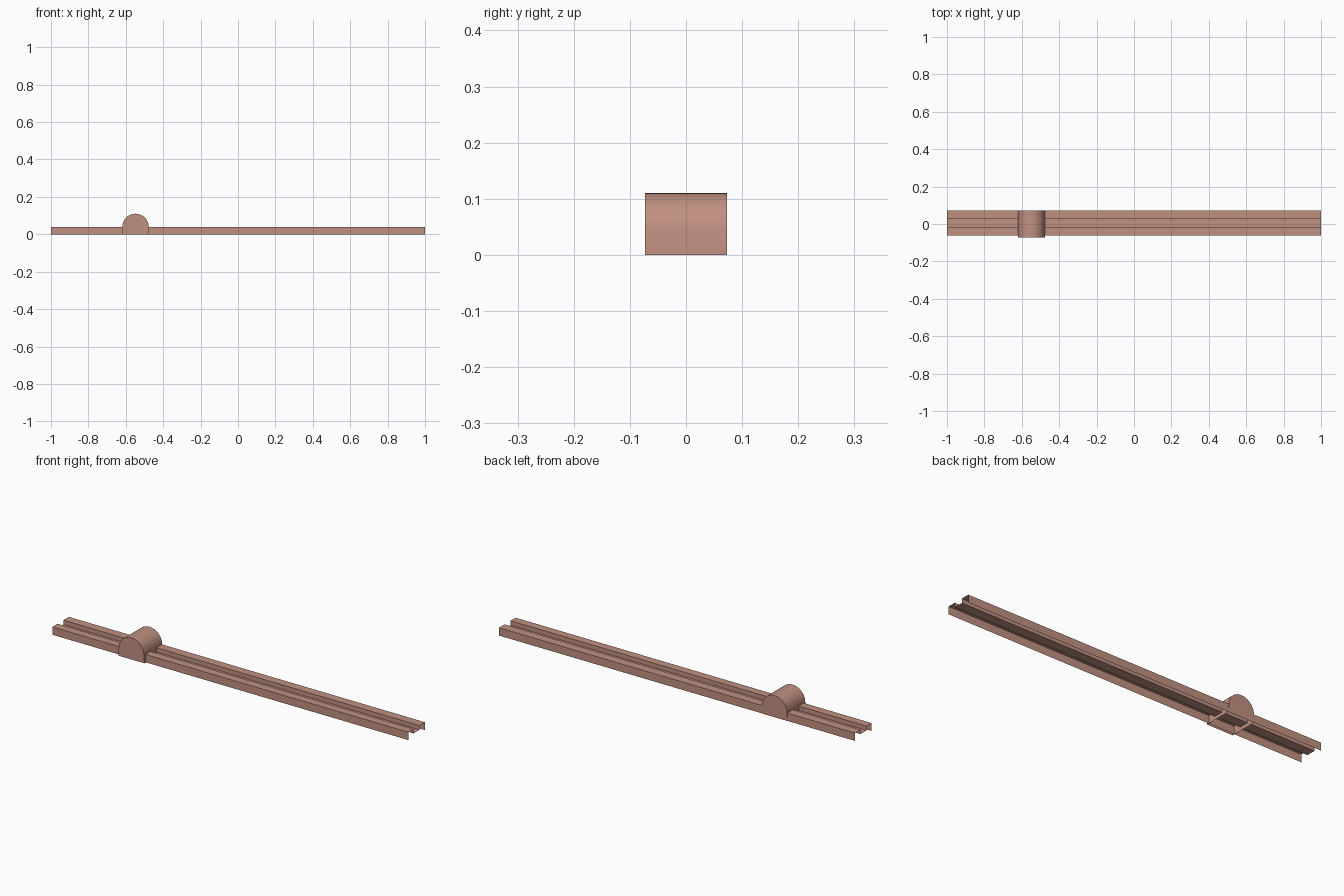
import bpy, bmesh, math

if "Cube" in bpy.data.objects:
    bpy.data.objects.remove(bpy.data.objects["Cube"])

mat = bpy.data.materials.new("dusty_rose")
mat.diffuse_color = (0.53, 0.28, 0.22, 1)
mat.use_nodes = True
mat.node_tree.nodes["Principled BSDF"].inputs["Base Color"].default_value = mat.diffuse_color


def make_object(name, bm):
    mesh = bpy.data.meshes.new(name)
    bm.to_mesh(mesh)
    bm.free()
    mesh.materials.append(mat)
    obj = bpy.data.objects.new(name, mesh)
    bpy.context.collection.objects.link(obj)
    return obj


def strip(bm, start, end):
    """Sheet joining two matching lists of points."""
    a = [bm.verts.new(p) for p in start]
    b = [bm.verts.new(p) for p in end]
    for i in range(len(a) - 1):
        bm.faces.new((a[i], b[i], b[i + 1], a[i + 1]))
    return a, b


# Rail: folded sheet with a sunken centre channel, open underneath
profile = [(-0.061, 0), (-0.061, 0.04), (-0.02, 0.04), (-0.02, 0.018),
           (0.028, 0.018), (0.028, 0.04), (0.072, 0.04), (0.072, 0)]
bm = bmesh.new()
strip(bm, [(1, y, z) for y, z in profile], [(-1, y, z) for y, z in profile])
bmesh.ops.reverse_faces(bm, faces=bm.faces[:])
for f in bm.faces:
    f.normal_update()
if sum(f.normal.z for f in bm.faces) < 0:
    bmesh.ops.reverse_faces(bm, faces=bm.faces[:])
make_object("rail", bm)

# Slider: arched hollow cover with flat ends, open underneath
cx, r, half, seg = -0.548, 0.071, 0.073, 20
arch = [(cx + 0.073, 0)]
arch += [(cx + r * math.cos(math.pi * i / seg), 0.039 + r * math.sin(math.pi * i / seg))
         for i in range(seg + 1)]
arch += [(cx - 0.073, 0)]
bm = bmesh.new()
front, back = strip(bm, [(x, -half, z) for x, z in arch], [(x, half, z) for x, z in arch])
bm.faces.new(front)
bm.faces.new(back[::-1])
for f in bm.faces:
    f.normal_update()
if sum(f.normal.z for f in bm.faces) < 0:
    bmesh.ops.reverse_faces(bm, faces=bm.faces[:])
slider = make_object("slider", bm)
bpy.context.view_layer.objects.active = slider
slider.select_set(True)
bpy.ops.object.shade_smooth_by_angle(angle=math.radians(30))
